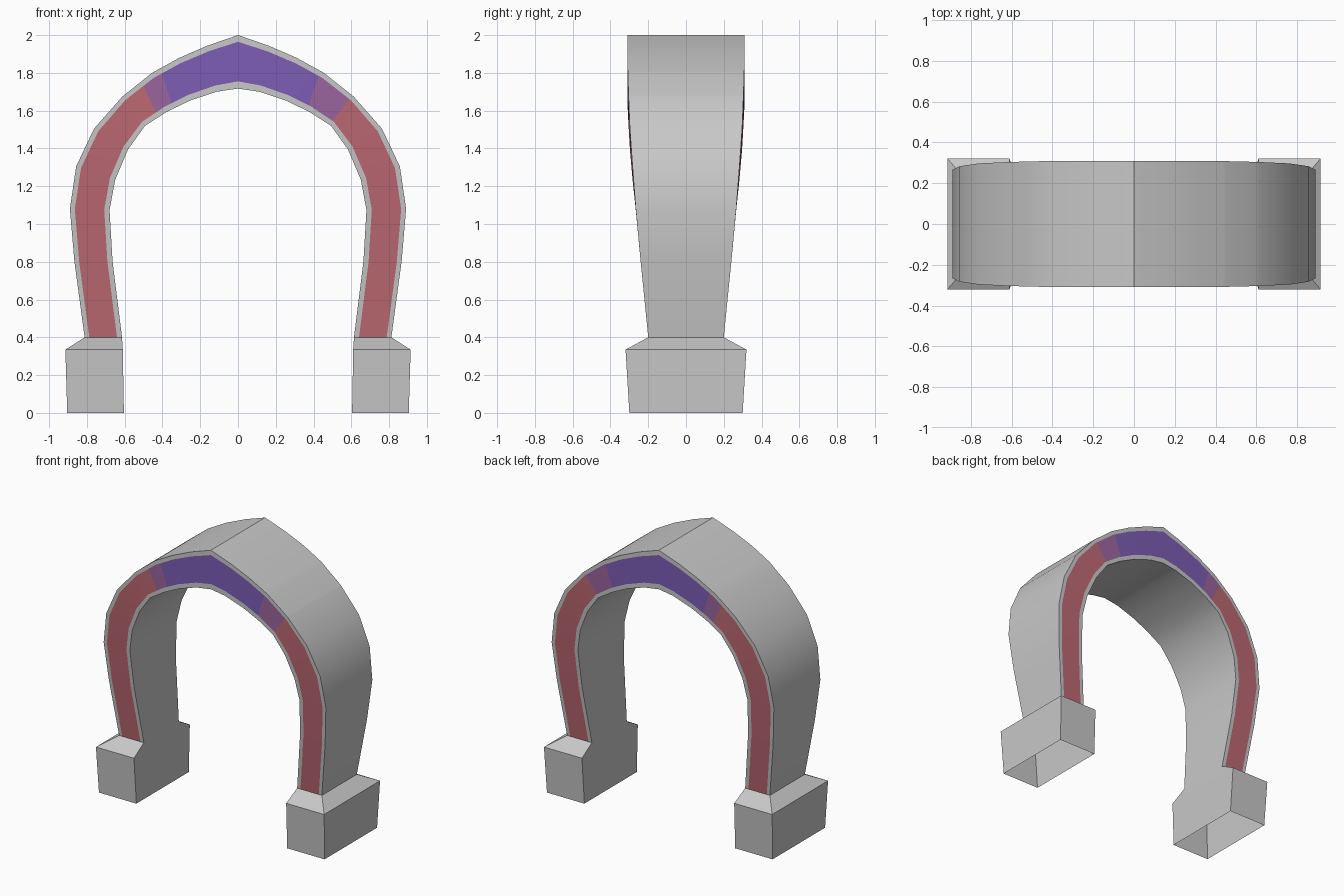
import bpy, bmesh, math

if "Cube" in bpy.data.objects:
    bpy.data.objects.remove(bpy.data.objects["Cube"])


def material(name, srgb):
    m = bpy.data.materials.new(name)
    m.diffuse_color = [(c / 255 / 12.92 if c < 11 else ((c / 255 + .055) / 1.055) ** 2.4) for c in srgb] + [1]
    m.use_nodes = True
    m.node_tree.nodes["Principled BSDF"].inputs["Base Color"].default_value = m.diffuse_color
    return m


stone = material("stone grey", (200, 200, 200))
red = material("dull red", (190, 105, 115))
plum = material("plum", (155, 101, 158))
violet = material("violet", (125, 93, 181))

# Cross-sections from foot to crown: outer x, z, inner x, z, half depth
half = [
    (.812, .40, .614, .40, .20),
    (.866, .80, .664, .80, .24),
    (.89, 1.08, .68, 1.075, .266),
    (.857, 1.305, .65, 1.235, .283),
    (.762, 1.505, .582, 1.395, .297),
    (.612, 1.675, .492, 1.52, .304),
    (.455, 1.80, .38, 1.592, .308),
    (.31, 1.88, .258, 1.652, .31),
    (.16, 1.945, .115, 1.70, .31),
    (0, 2.0, 0, 1.717, .31),
]
path = [(-a, b, -c, d, h) for a, b, c, d, h in half] + half[-2::-1]

# Path positions where the paint changes colour
changes = [5.63, 6.30, 11.87, 12.95]
paint = [1, 2, 3, 2, 1]


def section(t):
    i = min(int(t), len(path) - 2)
    return [p + (q - p) * (t - i) for p, q in zip(path[i], path[i + 1])]


def finish(bm, name, mats):
    bmesh.ops.recalc_face_normals(bm, faces=bm.faces)
    me = bpy.data.meshes.new(name)
    bm.to_mesh(me)
    bm.free()
    for m in mats:
        me.materials.append(m)
    ob = bpy.data.objects.new(name, me)
    bpy.context.collection.objects.link(ob)
    return ob


# Arch band: each ring is outer edge, painted strip, inner edge, on front and back
bm = bmesh.new()
stops = sorted(list(range(len(path))) + changes)
rings = []
for t in stops:
    ox, oz, ix, iz, h = section(t)
    line = [(ox + (ix - ox) * f, oz + (iz - oz) * f) for f in (0, .125, .865, 1)]
    rings.append([bm.verts.new((x, -h, z)) for x, z in line] +
                 [bm.verts.new((x, h, z)) for x, z in line[::-1]])
for n, (a, b) in enumerate(zip(rings, rings[1:])):
    mid = (stops[n] + stops[n + 1]) / 2
    colour = paint[sum(mid > c for c in changes)]
    for k in range(8):
        j = (k + 1) % 8
        f = bm.faces.new((a[k], a[j], b[j], b[k]))
        f.material_index = colour if k in (1, 5) else 0
arch = finish(bm, "arch", [stone, red, plum, violet])
bpy.context.view_layer.objects.active = arch
arch.select_set(True)
bpy.ops.object.shade_smooth_by_angle(angle=math.radians(30))

# Feet: hollow blocks with a sloped shoulder, open underneath
for side, name in ((-1, "left_foot"), (1, "right_foot")):
    bm = bmesh.new()
    rings = []
    for z, x0, x1, h in ((0, .604, .904, .30), (.335, .61, .914, .32), (.40, .614, .812, .20)):
        rings.append([bm.verts.new((side * x, y, z)) for x, y in ((x0, -h), (x1, -h), (x1, h), (x0, h))])
    for a, b in zip(rings, rings[1:]):
        for k in range(4):
            j = (k + 1) % 4
            bm.faces.new((a[k], a[j], b[j], b[k]))
    finish(bm, name, [stone])
